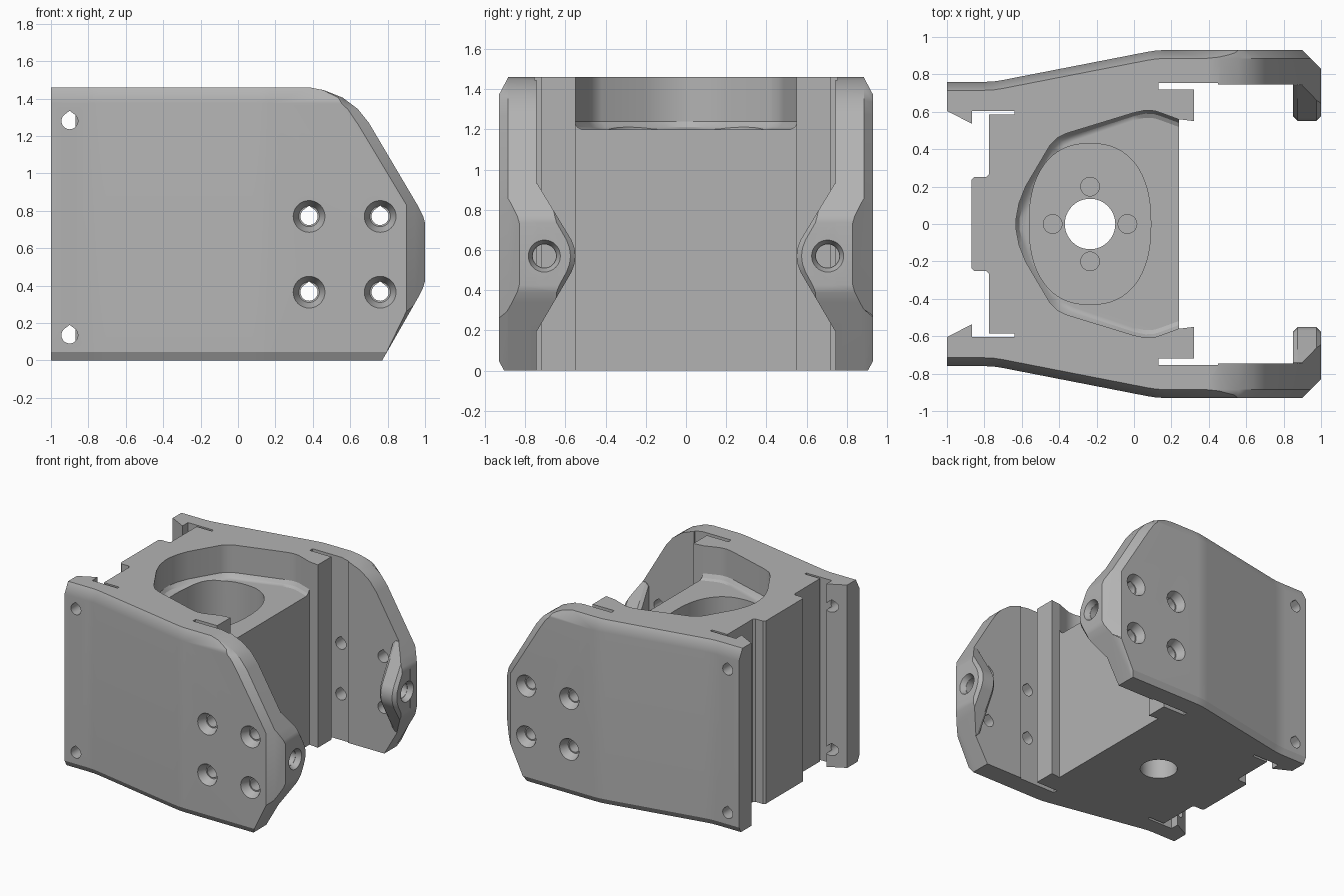
import bpy, bmesh
from math import cos, sin, pi, radians
from mathutils import Vector

cube = bpy.data.objects.get("Cube")
if cube:
    bpy.data.objects.remove(cube, do_unlink=True)

grey = bpy.data.materials.new("plain grey")
grey.use_nodes = True
grey.diffuse_color = (0.45, 0.45, 0.45, 1)
grey.node_tree.nodes["Principled BSDF"].inputs["Base Color"].default_value = (0.45, 0.45, 0.45, 1)

PLACE = {"x": lambda l, a, b: (l, a, b),
         "y": lambda l, a, b: (a, l, b),
         "z": lambda l, a, b: (a, b, l)}


def loft(name, axis, layers):
    """Solid through matching outlines, each given as (level, points)."""
    bm = bmesh.new()
    rings = [[bm.verts.new(PLACE[axis](lv, a, b)) for a, b in pts] for lv, pts in layers]
    for low, high in zip(rings, rings[1:]):
        for i in range(len(low)):
            bm.faces.new((low[i - 1], low[i], high[i], high[i - 1]))
    bm.faces.new(rings[0])
    bm.faces.new(rings[-1])
    bmesh.ops.recalc_face_normals(bm, faces=bm.faces)
    mesh = bpy.data.meshes.new(name)
    bm.to_mesh(mesh)
    bm.free()
    mesh.materials.append(grey)
    ob = bpy.data.objects.new(name, mesh)
    bpy.context.collection.objects.link(ob)
    return ob


def combine(target, tool, operation):
    mod = target.modifiers.new("combine", "BOOLEAN")
    mod.operation, mod.solver, mod.object = operation, "EXACT", tool
    bpy.context.view_layer.objects.active = target
    bpy.ops.object.modifier_apply(modifier=mod.name)
    bpy.data.objects.remove(tool, do_unlink=True)


def mirrored(half):
    return half + [(x, -y) for x, y in reversed(half)]


def circle(cx, cy, r, n=32):
    return [(cx + r * cos(2 * pi * i / n), cy + r * sin(2 * pi * i / n)) for i in range(n)]


def teardrop(cx, cz, r):
    start, n = radians(130), 24
    pts = [(cx + r * cos(start + i * radians(280) / n), cz + r * sin(start + i * radians(280) / n))
           for i in range(n + 1)]
    return pts + [(cx, cz + r * 1.25)]


# Plan of the bracket; the outer wall moves inward by the given inset
def plan(inset):
    outer = [(1, .83), (.9, .93), (.17, .93), (.12, .928), (.07, .92),
             (-.70, .77), (-.75, .762), (-.8, .76), (-1, .76)]
    half = [(.24, .56), (.32, .55), (.32, .72), (.13, .72), (.13, .755), (.45, .755), (.45, .745), (1, .745)]
    half += [(x, y - inset) for x, y in outer]
    half += [(-1, .605), (-.865, .535), (-.865, .605), (-.64, .605), (-.64, .585),
             (-.775, .585), (-.775, .265), (-.79, .25), (-.855, .25), (-.87, .235)]
    return mirrored(half)


bracket = loft("bracket", "z", [(0, plan(.025)), (.045, plan(0)), (1.375, plan(0)), (1.46, plan(.045))])

# Pointed lugs on the inside of the arm ends
for side in (1, -1):
    def lug(d):
        return [(side * y, z) for y, z in [
            (.78, .2 + d), (.74, .2 + d), (.57 + d, .49), (.555 + d, .53), (.55 + d, .57),
            (.555 + d, .61), (.57 + d, .65), (.74, .93 - d), (.78, .93 - d)]]
    combine(bracket, loft("lug", "x", [(.85, lug(.025)), (.875, lug(0)), (.975, lug(0)), (.9995, lug(.025))]),
            "UNION")

# Side outline with rounded shoulder and bevelled slopes
edge = [(-1.01, -.01), (.765, -.01), (.965, .34), (.99, .39), (1.01, .46), (1.01, .70), (.99, .77),
        (.96, .83), (.7, 1.27), (.64, 1.345), (.56, 1.405), (.46, 1.445), (.33, 1.47), (-1.01, 1.47)]
face = [(-1.01, -.01), (.765, -.01), (.935, .34), (.96, .39), (.98, .46), (.98, .70), (.94, .77),
        (.895, .83), (.63, 1.27), (.58, 1.345), (.52, 1.405), (.44, 1.445), (.33, 1.47), (-1.01, 1.47)]
combine(bracket, loft("side_outline", "y", [(-.935, face), (-.885, edge), (.885, edge), (.935, face)]), "INTERSECT")

# Pocket in the top of the block, open towards the arms
pocket = [(.25, .555), (.15, .592), (.11, .605), (.06, .608), (.0, .595), (-.36, .485), (-.41, .46),
          (-.45, .42), (-.58, .2), (-.615, .11), (-.63, .03)]


def pocket_inset(d):
    return mirrored([(x if x > .2 else x + d * (x < -.3), y - d * (y > .1)) for x, y in pocket])


combine(bracket, loft("pocket", "z", [(1.2, pocket_inset(.04)), (1.212, pocket_inset(.018)),
                                      (1.24, pocket_inset(0)), (1.5, pocket_inset(0))]), "DIFFERENCE")

# Deep oval well with a shaft hole and four screw holes in its floor
CX = -.235


def power(v):
    return abs(v) ** .85 * (1 if v > 0 else -1)


oval = [(CX + .325 * power(x), .43 * power(y)) for x, y in circle(0, 0, 1, 64)]
combine(bracket, loft("well", "z", [(.2, oval), (1.3, oval)]), "DIFFERENCE")
shaft = circle(CX, 0, .135, 48)
combine(bracket, loft("shaft_hole", "z", [(-.1, shaft), (.3, shaft)]), "DIFFERENCE")
for i in range(4):
    ring = circle(CX + .2 * cos(i * pi / 2), .2 * sin(i * pi / 2), .05)
    combine(bracket, loft("screw_hole", "z", [(.08, ring), (.3, ring)]), "DIFFERENCE")

for side in (1, -1):
    # Countersunk holes through the arms
    for x in (.38, .76):
        for z in (.365, .77):
            bore = teardrop(x, z, .046)
            combine(bracket, loft("arm_hole", "y", [(side * .65, bore), (side * 1, bore)]), "DIFFERENCE")
            combine(bracket, loft("countersink", "y", [(side * .865, circle(x, z, .055)),
                                                       (side * .93, circle(x, z, .085)),
                                                       (side * .97, circle(x, z, .085))]), "DIFFERENCE")
    # Plain holes at the back edge
    for z in (.135, 1.28):
        bore = teardrop(-.9, z, .044)
        combine(bracket, loft("edge_hole", "y", [(side * .5, bore), (side * 1, bore)]), "DIFFERENCE")
    # Holes through the lugs
    bore = circle(side * .705, .57, .058)
    combine(bracket, loft("lug_hole", "x", [(.8, bore), (1.1, bore)]), "DIFFERENCE")
    combine(bracket, loft("lug_countersink", "x", [(.96, circle(side * .705, .57, .06)),
                                                   (1.01, circle(side * .705, .57, .085))]), "DIFFERENCE")

# Smooth bends, sharp edges
bpy.ops.object.select_all(action="DESELECT")
bracket.select_set(True)
bpy.context.view_layer.objects.active = bracket
bpy.ops.object.shade_smooth_by_angle(angle=radians(28))
weighted = bracket.modifiers.new("weighted", "WEIGHTED_NORMAL")
weighted.keep_sharp = True
